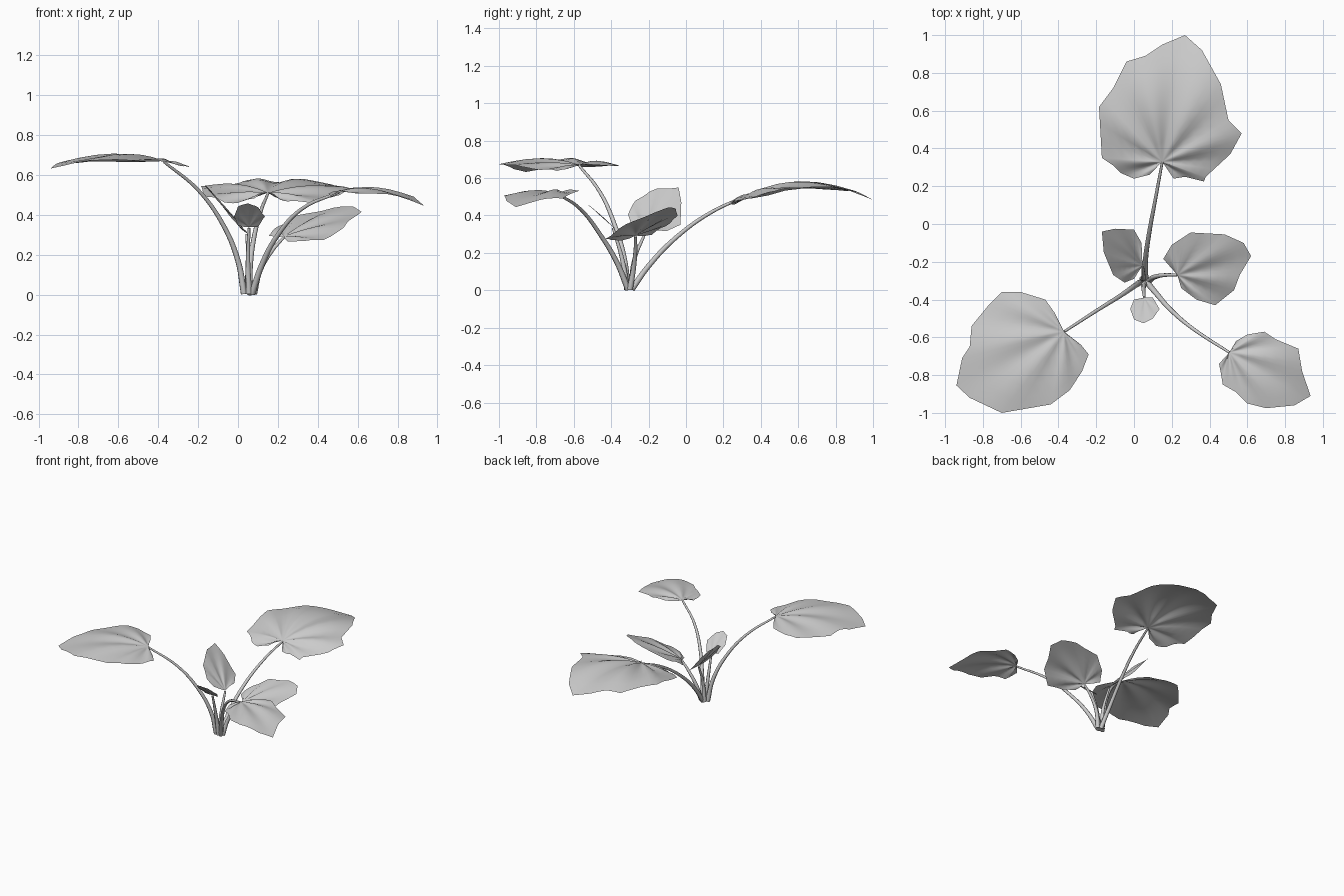
import bpy, bmesh, math

RINGS, SPLIT = 6, 3


def make_stem(name, points):
    # tapered round stalk through a few guide points
    cu = bpy.data.curves.new(name, 'CURVE')
    cu.dimensions = '3D'
    cu.bevel_depth = 0.009
    cu.bevel_resolution = 2
    cu.resolution_u = 6
    cu.use_fill_caps = True
    sp = cu.splines.new('BEZIER')
    sp.bezier_points.add(len(points) - 1)
    for i, (bp, p) in enumerate(zip(sp.bezier_points, points)):
        bp.co = p
        bp.handle_left_type = bp.handle_right_type = 'AUTO'
        bp.radius = 1.8 - 1.0 * i / (len(points) - 1)
    ob = bpy.data.objects.new(name, cu)
    bpy.context.collection.objects.link(ob)
    bpy.ops.object.select_all(action='DESELECT')
    ob.select_set(True)
    bpy.context.view_layer.objects.active = ob
    bpy.ops.object.convert(target='MESH')
    bpy.ops.object.shade_smooth_by_angle(angle=math.radians(50))


def make_leaf(name, root, centre, slope, bend, outline, stem, ripple=0.008):
    # open fan from the stalk joint to the plan outline, on a tilted dome with radiating veins
    rx, ry = root

    def height(x, y, t):
        dx, dy = x - centre[0], y - centre[1]
        a = math.atan2(y - ry, x - rx) - math.atan2(centre[1] - ry, centre[0] - rx)
        return (centre[2] + slope[0] * dx + slope[1] * dy - bend[0] * dx * dx
                - bend[1] * dy * dy - ripple * math.cos(9 * a) * math.sin(math.pi * min(t, 0.8)))

    rim = []
    for (x0, y0), (x1, y1) in zip(outline, outline[1:]):
        rim += [(x0 + (x1 - x0) * k / SPLIT, y0 + (y1 - y0) * k / SPLIT) for k in range(SPLIT)]
    rim.append(outline[-1])
    bm = bmesh.new()
    hub = bm.verts.new((rx, ry, height(rx, ry, 0)))
    prev = None
    for r in range(1, RINGS + 1):
        t = r / RINGS
        row = []
        for x, y in rim:
            px, py = rx + (x - rx) * t, ry + (y - ry) * t
            row.append(bm.verts.new((px, py, height(px, py, t))))
        for i in range(len(row) - 1):
            if prev:
                bm.faces.new((prev[i], prev[i + 1], row[i + 1], row[i]))
            else:
                bm.faces.new((hub, row[i + 1], row[i]))
        prev = row
    bm.normal_update()
    if sum(f.normal.z for f in bm.faces) < 0:
        bmesh.ops.reverse_faces(bm, faces=bm.faces[:])
    for f in bm.faces:
        f.smooth = True
    me = bpy.data.meshes.new(name)
    bm.to_mesh(me)
    bm.free()
    bpy.context.collection.objects.link(bpy.data.objects.new(name, me))
    make_stem(name + "_stem", stem + [(rx, ry, height(rx, ry, 0) - 0.005)])


# large leaf at the back
make_leaf("back_leaf", (0.15, 0.33), (0.2, 0.64, 0.575), (0, 0), (0.25, 0.65),
          [(0.08, 0.26), (0, 0.24), (-0.07, 0.27), (-0.11, 0.31), (-0.17, 0.35), (-0.185, 0.62),
           (-0.11, 0.72), (-0.04, 0.86), (0.06, 0.89), (0.15, 0.95), (0.27, 1.0), (0.36, 0.92),
           (0.46, 0.74), (0.5, 0.55), (0.57, 0.48), (0.51, 0.37), (0.38, 0.25), (0.37, 0.225),
           (0.27, 0.25), (0.21, 0.24)],
          [(0.06, -0.29, 0.005), (0.06, -0.2, 0.13), (0.08, -0.05, 0.285), (0.115, 0.14, 0.42)], 0.011)

# large leaf at the front left
make_leaf("front_left_leaf", (-0.37, -0.57), (-0.6, -0.7, 0.702), (0, 0), (0.5, 0.3),
          [(-0.42, -0.47), (-0.47, -0.4), (-0.6, -0.36), (-0.7, -0.36), (-0.77, -0.43),
           (-0.86, -0.54), (-0.87, -0.65), (-0.91, -0.71), (-0.94, -0.855), (-0.87, -0.92),
           (-0.7, -1.0), (-0.44, -0.955), (-0.34, -0.88), (-0.275, -0.78), (-0.24, -0.69),
           (-0.28, -0.64), (-0.34, -0.6)],
          [(0.03, -0.31, 0.005), (0, -0.33, 0.17), (-0.08, -0.385, 0.36), (-0.2, -0.46, 0.525)])

# leaf at the front right
make_leaf("front_right_leaf", (0.505, -0.68), (0.68, -0.77, 0.53), (-0.06, 0.05), (0.8, 0.3),
          [(0.54, -0.62), (0.6, -0.585), (0.69, -0.57), (0.75, -0.61), (0.87, -0.66), (0.89, -0.78),
           (0.935, -0.91), (0.85, -0.96), (0.7, -0.975), (0.6, -0.95), (0.54, -0.89),
           (0.47, -0.85), (0.46, -0.79), (0.45, -0.74)],
          [(0.07, -0.31, 0.005), (0.12, -0.37, 0.15), (0.2, -0.46, 0.3), (0.32, -0.56, 0.43)])

# tilted leaf on the right
make_leaf("right_leaf", (0.23, -0.27), (0.38, -0.24, 0.35), (0.25, 0.4), (0.3, 0.3),
          [(0.155, -0.185), (0.2, -0.11), (0.3, -0.045), (0.48, -0.055), (0.58, -0.1), (0.62, -0.17),
           (0.56, -0.27), (0.53, -0.35), (0.43, -0.43), (0.33, -0.4), (0.25, -0.34)],
          [(0.08, -0.3, 0.005), (0.11, -0.28, 0.12), (0.17, -0.27, 0.22)])

# steep young leaf behind on the left
make_leaf("back_left_leaf", (0.045, -0.22), (-0.06, -0.16, 0.43), (-1.15, 0), (0, 0.5),
          [(0.04, -0.1), (0, -0.03), (-0.1, -0.025), (-0.17, -0.04), (-0.16, -0.15), (-0.11, -0.27),
           (-0.05, -0.31), (0, -0.29)],
          [(0.045, -0.29, 0.005), (0.05, -0.28, 0.15)])

# smallest leaf at the front
make_leaf("small_front_leaf", (0.055, -0.39), (0.055, -0.45, 0.395), (0, -0.9), (0.5, 0.5),
          [(0.1, -0.39), (0.135, -0.45), (0.1, -0.5), (0.05, -0.525), (0, -0.505), (-0.02, -0.45),
           (0, -0.4)],
          [(0.055, -0.315, 0.005), (0.05, -0.34, 0.16)], 0.003)
